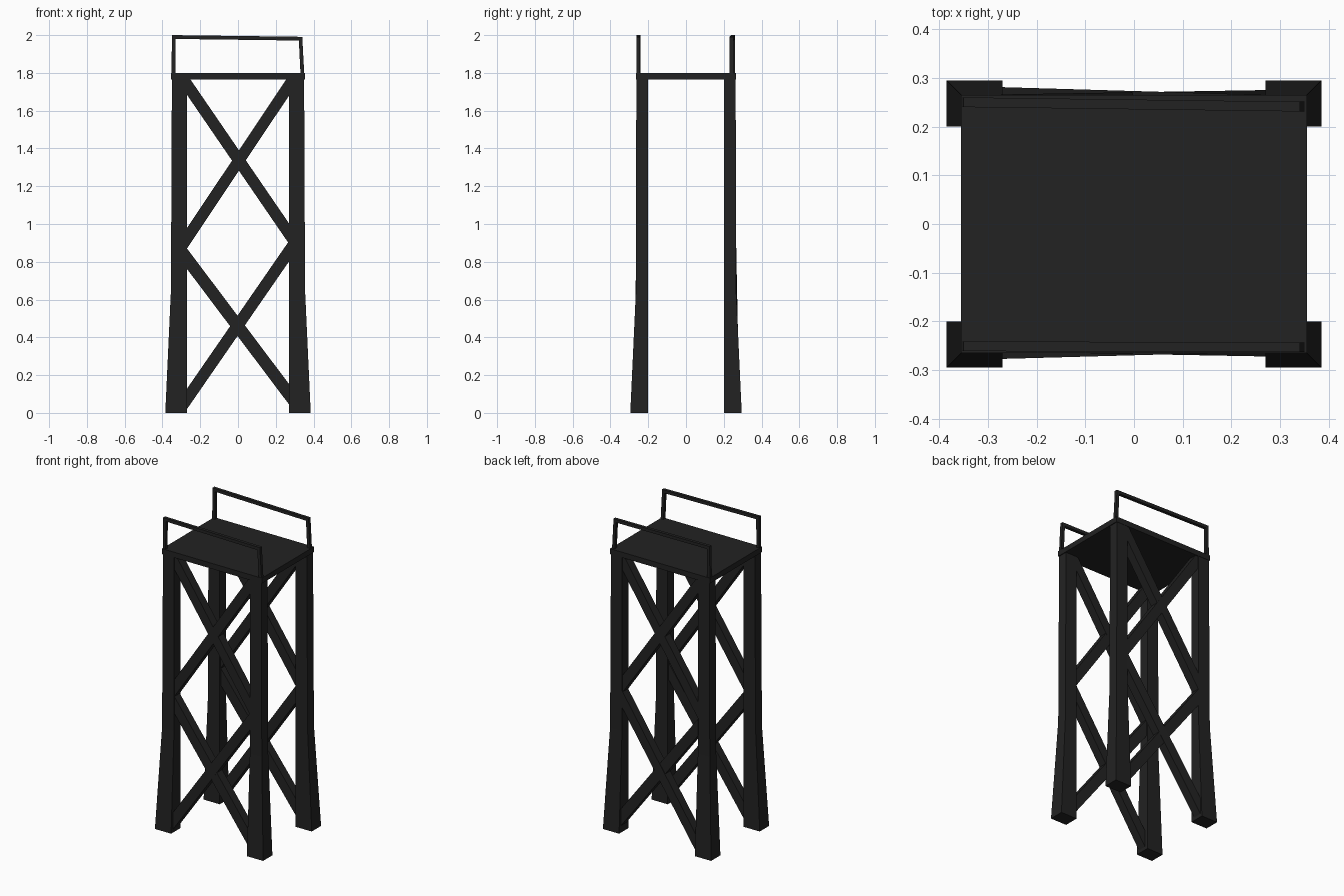
import bpy, bmesh

if "Cube" in bpy.data.objects:
    bpy.data.objects.remove(bpy.data.objects["Cube"])

mat = bpy.data.materials.new("dark_metal")
mat.diffuse_color = (0.016, 0.016, 0.016, 1)
mat.use_nodes = True
mat.node_tree.nodes["Principled BSDF"].inputs["Base Color"].default_value = mat.diffuse_color


def loft(name, loops):
    """Skin a row of four-point loops and cap both ends."""
    bm = bmesh.new()
    rings = [[bm.verts.new(p) for p in loop] for loop in loops]
    for a, b in zip(rings, rings[1:]):
        for i in range(4):
            j = (i + 1) % 4
            bm.faces.new((a[i], a[j], b[j], b[i]))
    bm.faces.new(rings[0][::-1])
    bm.faces.new(rings[-1])
    bmesh.ops.recalc_face_normals(bm, faces=bm.faces)
    me = bpy.data.meshes.new(name)
    bm.to_mesh(me)
    bm.free()
    me.materials.append(mat)
    ob = bpy.data.objects.new(name, me)
    bpy.context.collection.objects.link(ob)
    return ob


def flat(x0, x1, y0, y1, z):
    """Horizontal rectangle loop."""
    return [(x0, y0, z), (x1, y0, z), (x1, y1, z), (x0, y1, z)]


def upright(x, y0, y1, z0, z1):
    """Loop standing across the x axis."""
    return [(x, y0, z0), (x, y1, z0), (x, y1, z1), (x, y0, z1)]


# Platform
loft("platform", [flat(-0.355, 0.355, -0.265, 0.265, z) for z in (1.765, 1.8)])

# Four legs, flaring outwards below z = 0.65
for sy, side in ((-1, "front"), (1, "back")):
    for sx, hand in ((-1, "left"), (1, "right")):
        loft(f"{side}_{hand}_leg",
             [flat(sx * 0.27, sx * ox, sy * 0.2, sy * oy, z)
              for z, ox, oy in ((0, 0.385, 0.295), (0.65, 0.355, 0.265), (1.765, 0.35, 0.263))])

# Crossed braces: left z, left outer y, right z, right outer y
braces = [(1.742, 0.258, 0.945, 0.262), (0.92, 0.262, 1.738, 0.258),
          (0.82, 0.262, 0.095, 0.272), (0.07, 0.277, 0.86, 0.262)]
X, H, T = 0.273, 0.054, 0.055
for sy, side in ((-1, "front"), (1, "back")):
    for n, (zl, yl, zr, yr) in enumerate(braces, 1):
        if sy > 0 and n > 2:      # back lower braces sit slightly further out
            yl, yr = yl + 0.004, yr + 0.003
        loft(f"{side}_brace_{n}",
             [upright(-X, sy * (yl - T), sy * yl, zl - H, zl + H),
              upright(X, sy * (yr - T), sy * yr, zr - H, zr + H)])

# Handrails: two posts and a slightly sloping top bar
for side, yl, yr in (("front", -0.251, -0.253), ("back", 0.25, 0.241)):
    r = 0.01
    loft(f"{side}_rail_left_post",
         [flat(-0.352, -0.332, yl - r, yl + r, 1.79), flat(-0.35, -0.331, yl - r, yl + r, 1.985)])
    loft(f"{side}_rail_right_post",
         [flat(0.331, 0.351, yr - r, yr + r, 1.79), flat(0.322, 0.341, yr - r, yr + r, 1.975)])
    loft(f"{side}_rail_top_bar",
         [upright(-0.35, yl - r, yl + r, 1.98, 2.0), upright(0.341, yr - r, yr + r, 1.971, 1.991)])
